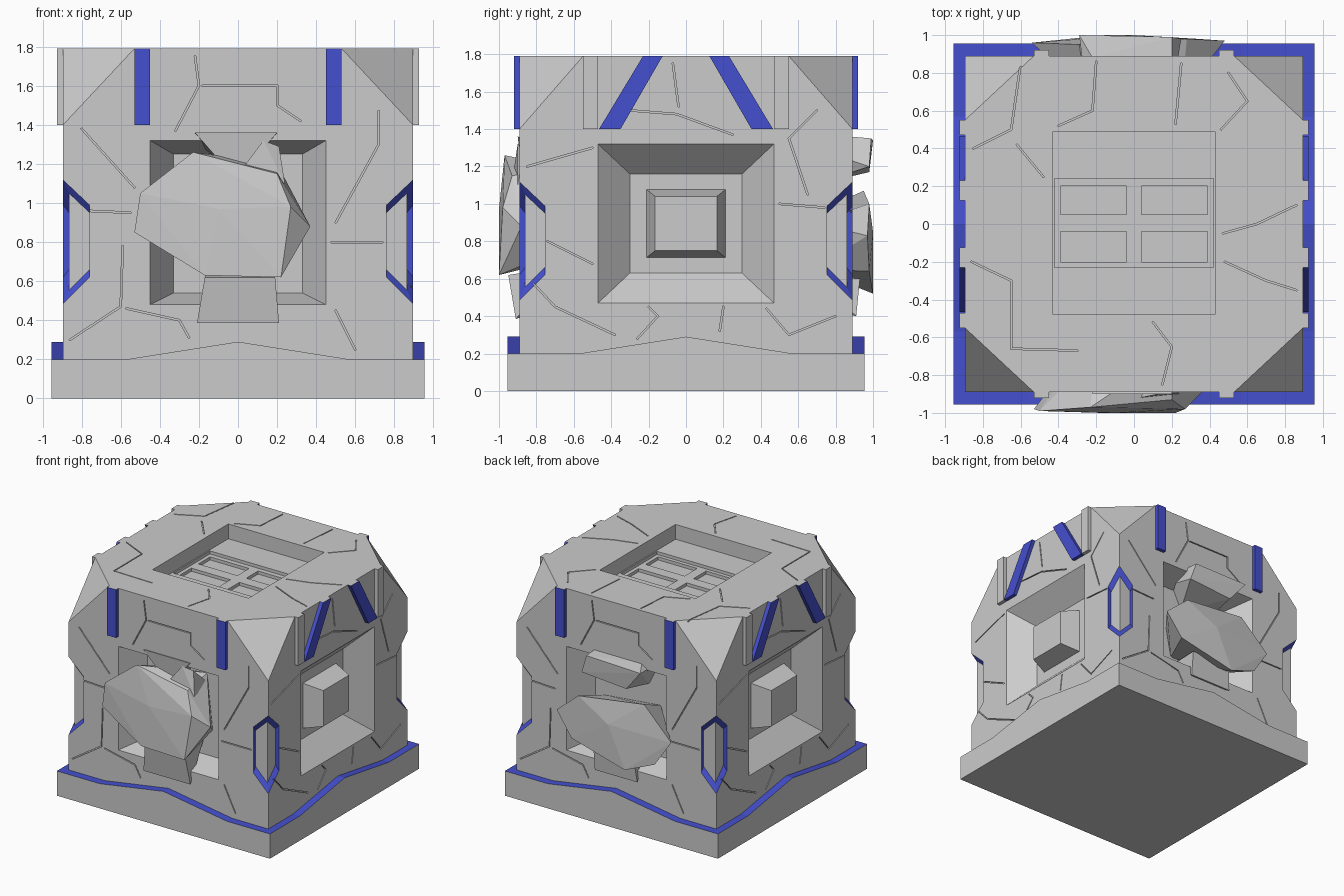
import bpy, bmesh, math
from mathutils import Vector

if "Cube" in bpy.data.objects:
    bpy.data.objects.remove(bpy.data.objects["Cube"])

HX, HY, TOP = 0.895, 0.89, 1.79
blue = bpy.data.materials.new("blue_trim")
blue.diffuse_color = (0.06, 0.08, 0.62, 1)
blue.use_nodes = True
blue.node_tree.nodes["Principled BSDF"].inputs["Base Color"].default_value = blue.diffuse_color


def add_hull(bm, pts):
    vs = [bm.verts.new(p) for p in pts]
    res = bmesh.ops.convex_hull(bm, input=vs)
    loose = [v for v in vs if v.is_valid and not v.link_faces]
    bmesh.ops.delete(bm, geom=loose, context='VERTS')


def make(name, hulls, dissolve=True):
    """One object made of convex solids."""
    bm = bmesh.new()
    for pts in hulls:
        add_hull(bm, pts)
    if dissolve:
        bmesh.ops.dissolve_limit(bm, angle_limit=0.01, verts=bm.verts[:], edges=bm.edges[:])
    bmesh.ops.recalc_face_normals(bm, faces=bm.faces[:])
    me = bpy.data.meshes.new(name)
    bm.to_mesh(me)
    bm.free()
    ob = bpy.data.objects.new(name, me)
    bpy.context.collection.objects.link(ob)
    return ob


def place(side, u, z, d):
    """Point on a side: u to the viewer's right, z up, d distance from the centre."""
    return {'front': (u, -d, z), 'back': (-u, d, z),
            'right': (d, u, z), 'left': (-d, -u, z)}[side]


def rect(side, u, z0, z1, d):
    return [place(side, s * u, z, d) for s in (-1, 1) for z in (z0, z1)]


def box(x0, x1, y0, y1, z0, z1):
    return [(x, y, z) for x in (x0, x1) for y in (y0, y1) for z in (z0, z1)]


def volume(me):
    bm = bmesh.new()
    bm.from_mesh(me)
    v = bm.calc_volume()
    bm.free()
    return v


def cut(ob, hulls, max_loss):
    """Subtract convex solids; keep the result only if its volume is sensible."""
    cutter = make("cutter", hulls)
    cutter.hide_render = True
    mod = ob.modifiers.new("cut", 'BOOLEAN')
    mod.operation, mod.solver, mod.use_self, mod.object = 'DIFFERENCE', 'EXACT', True, cutter
    dg = bpy.context.evaluated_depsgraph_get()
    me = bpy.data.meshes.new_from_object(ob.evaluated_get(dg))
    before, after = volume(ob.data), volume(me)
    ob.modifiers.remove(mod)
    if before * (1 - max_loss) < after < before:
        ob.data = me
    bpy.data.objects.remove(cutter)


# Block body with clipped top corners
pts = []
for sx in (-1, 1):
    for sy in (-1, 1):
        pts += [(sx * HX, sy * HY, 0.02), (sx * HX, sy * HY, 1.4),
                (sx * HX, sy * 0.55, TOP), (sx * 0.53, sy * HY, TOP)]
body = make("stone_block", [pts])
body.data.materials.append(None)
body.data.materials.append(blue)

# Sunken panels on the four sides
for side in ('front', 'back'):
    cut(body, [rect(side, 0.45, 0.48, 1.32, HY + 0.1) + rect(side, 0.45, 0.48, 1.32, HY)
               + rect(side, 0.33, 0.54, 1.25, 0.69)], 0.3)
for side in ('right', 'left'):
    cut(body, [rect(side, 0.47, 0.47, 1.32, HX + 0.1) + rect(side, 0.47, 0.47, 1.32, HX)
               + rect(side, 0.30, 0.63, 1.16, 0.73)], 0.3)

# Sunken top with a step and four pads
cut(body, [box(-0.43, 0.43, -0.48, 0.49, 1.67, 1.9)], 0.3)
cut(body, [box(-0.42, 0.42, -0.23, 0.24, 1.645, 1.75)], 0.1)
for x0, x1 in ((-0.39, -0.04), (0.04, 0.39)):
    for y0, y1 in ((-0.2, -0.04), (0.05, 0.2)):
        cut(body, [box(x0, x1, y0, y1, 1.62, 1.72)], 0.1)

# Hexagonal notches wrapped round the vertical corners
for sx in (-1, 1):
    for sy in (-1, 1):
        fronts, sides = [], []
        for dep in (-0.03, 0.03):
            for a, zt, zb in ((-0.135, 0.99, 0.62), (0.05, 1.165, 0.435)):
                for z in (zt + dep * 1.3, zb - dep * 1.3):
                    fronts.append((sx * (HX + a), sy * (HY + dep), z))
                    sides.append((sx * (HX + dep), sy * (HY + a), z))
        cut(body, [fronts], 0.1)
        cut(body, [sides], 0.1)
for p in body.data.polygons:
    c, n = p.center, p.normal
    if min(abs(c.x), abs(c.y)) > 0.74 and 0.4 < c.z < 1.2:
        if abs(n.z) > 0.1 or min(abs(c.x), abs(c.y)) < 0.765:
            p.material_index = 1

# Shallow cracks
front_cracks = [[(-.86, .97), (-.77, .96), (-.55, .95)], [(-.8, 1.38), (-.53, 1.08)],
                [(-.22, 1.75), (-.2, 1.6), (-.32, 1.37)], [(-.18, 1.6), (.2, 1.6), (.2, 1.5), (.32, 1.42)],
                [(.48, .8), (.74, .8)], [(-.59, .78), (-.6, .47), (-.86, .3)],
                [(-.57, .46), (-.3, .4), (-.25, .31)], [(.5, .45), (.6, .25)],
                [(.5, .9), (.72, 1.3), (.72, 1.47)]]
side_cracks = [[(-.5, 1.3), (-.85, 1.2)], [(-.74, .8), (-.5, .68)], [(-.2, .45), (-.15, .4), (-.26, .28)],
               [(-.3, 1.5), (-.05, 1.48), (.25, 1.37)], [(-.04, 1.52), (-.07, 1.75)],
               [(.2, .45), (.18, .32)], [(.5, 1.0), (.74, .98)], [(.43, .44), (.55, .3), (.8, .4)],
               [(.65, 1.05), (.55, 1.35), (.7, 1.5)], [(-.84, .6), (-.7, .45), (-.38, .3)]]
top_cracks = [[(-.6, .85), (-.65, .5), (-.85, .4)], [(-.62, .42), (-.48, .25)],
              [(-.2, .86), (-.22, .6), (-.4, .52)], [(.25, .85), (.22, .53)],
              [(.5, .8), (.6, .65), (.46, .5)], [(.86, .1), (.65, 0), (.47, -.05)],
              [(.48, -.2), (.7, -.3), (.86, -.35)], [(-.86, -.2), (-.65, -.3), (-.65, -.66), (-.3, -.67)],
              [(.15, -.85), (.2, -.65), (.1, -.52)]]


def crack_boxes(lines, to3d):
    out = []
    for line in lines:
        for i, (a, b) in enumerate(zip(line, line[1:])):
            a, b = Vector(a), Vector(b)
            d = (b - a).normalized()
            w = Vector((-d.y, d.x)) * 0.004
            a, b = a - d * 0.003, b + d * 0.003
            out.append([to3d(q, h) for q in (a + w, a - w, b + w, b - w)
                        for h in (-0.012 - 0.001 * i, 0.02 + 0.001 * i)])
    return out


for side, lines, half in (('front', front_cracks, HY), ('back', front_cracks, HY),
                          ('right', side_cracks, HX), ('left', side_cracks, HX)):
    cut(body, crack_boxes(lines, lambda q, h: place(side, q.x, q.y, half + h)), 0.02)
cut(body, crack_boxes(top_cracks, lambda q, h: (q.x, q.y, TOP + h)), 0.02)

# Plinth with peaked sides and a blue ledge
bm = bmesh.new()
loops = [[], [], []]
for k in range(4):
    ang = k * math.pi / 2
    for t, z in ((-1, 0.2), (-0.57, 0.2), (0, 0.29), (0.57, 0.2)):
        for loop, r, h in zip(loops, (0.955, 0.955, 0.88), (0, z, z)):
            x, y = (t * r if t == -1 else t), -r
            loop.append(bm.verts.new((x * math.cos(ang) - y * math.sin(ang),
                                      x * math.sin(ang) + y * math.cos(ang), h)))
bm.faces.new(loops[0][::-1])
for i in range(16):
    j = (i + 1) % 16
    bm.faces.new((loops[0][i], loops[0][j], loops[1][j], loops[1][i]))
    bm.faces.new((loops[1][i], loops[1][j], loops[2][j], loops[2][i])).material_index = 1
me = bpy.data.meshes.new("plinth")
bm.to_mesh(me)
bm.free()
me.materials.append(None)
me.materials.append(blue)
bpy.context.collection.objects.link(bpy.data.objects.new("plinth", me))

# Blue straps, grey ribs and side bosses
for side in ('front', 'back', 'right', 'left'):
    for s in (-1, 1):
        if side in ('front', 'back'):
            prof, half = [(.45, 1.4), (.53, 1.4), (.53, TOP), (.45, TOP)], HY
        else:
            prof, half = [(.35, 1.4), (.465, 1.4), (.23, TOP), (.125, TOP)], HX
            make("grey_rib_" + side, [[place(side, s * u, z, d) for u in (.47, .55)
                                       for z in (1.4, TOP) for d in (.86, .925)]])
        strap = make("blue_strap_" + side, [[place(side, s * u, z, d) for u, z in prof
                                             for d in (half - .02, half + .03)]])
        strap.data.materials.append(blue)
        strap.data.materials.append(None)
        for p in strap.data.polygons:
            p.material_index = 1 if p.normal.z > 0.9 else 0
for side in ('right', 'left'):
    make("boss_" + side, [rect(side, .215, .71, 1.08, .72) + rect(side, .165, .75, 1.04, .88)])

# Broken rocks bursting from the front and back panels
make("front_rock", [[(-.53, -.98, .85), (-.5, -.99, 1.05), (-.23, -.97, 1.26), (.2, -.93, 1.15),
                     (.37, -.88, .88), (.22, -1, .62), (-.17, -1, .63), (-.1, -1, .97), (.27, -.98, .98),
                     (-.3, -.68, .9), (-.2, -.68, 1.15), (.2, -.68, 1.2), (.25, -.68, .75), (-.1, -.68, .7)]])
make("front_rock_spike", [[(.13, -.9, 1.32), (.21, -.87, 1.29), (-.02, -.93, 1.12), (.24, -.9, 1.1),
                           (.05, -.68, 1.1), (.22, -.68, 1.12)]])
make("front_rock_top", [[(-.22, -.9, 1.36), (.2, -.9, 1.36), (-.22, -.68, 1.32), (.2, -.68, 1.32),
                         (-.08, -.88, 1.2), (.06, -.88, 1.2), (0, -.68, 1.15)]])
make("front_rock_foot", [[(-.17, -.95, .62), (.19, -.95, .62), (-.21, -.91, .385), (.21, -.91, .385),
                          (-.15, -.68, .66), (.17, -.68, .66), (0, -.68, .45)]])
make("back_rock", [[(.48, .97, .83), (.28, .98, 1.0), (-.29, .95, 1.07), (-.54, .96, .83), (-.4, .97, .62),
                    (-.15, 1, .52), (.34, .98, .64), (0, 1, .85), (.25, .68, .9), (-.25, .68, .95),
                    (-.2, .68, .65), (.2, .68, .65)]])
make("back_rock_top", [[(.2, .99, 1.35), (-.29, 1, 1.34), (.25, .98, 1.2), (-.15, .98, 1.17), (.2, .68, 1.3),
                        (-.25, .68, 1.3), (.1, .68, 1.1), (-.15, .68, 1.1), (.2, .88, 1.36), (-.22, .88, 1.36)]])
make("back_rock_foot", [[(-.18, .93, .6), (.18, .93, .6), (-.2, .91, .4), (.18, .91, .4),
                         (-.15, .68, .62), (.15, .68, .62), (0, .68, .45)]])
